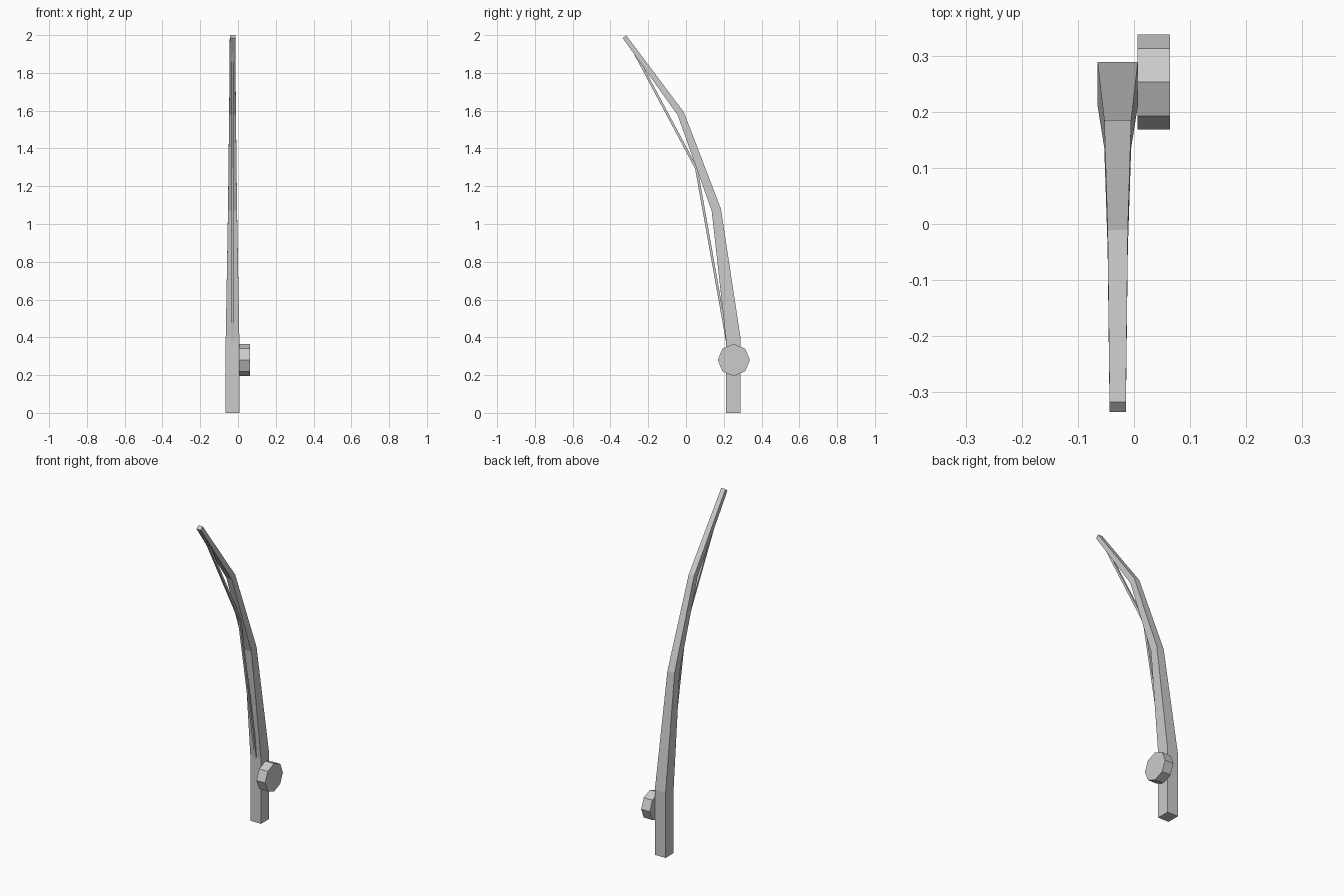
import bpy, bmesh, math
from mathutils import Matrix

if "Cube" in bpy.data.objects:
    bpy.data.objects.remove(bpy.data.objects["Cube"])

CX = -0.029  # centre line of the rod


def finish(name, bm):
    bmesh.ops.recalc_face_normals(bm, faces=bm.faces[:])
    mesh = bpy.data.meshes.new(name)
    bm.to_mesh(mesh)
    bm.free()
    bpy.context.collection.objects.link(bpy.data.objects.new(name, mesh))


def loft(name, stations):
    """Four-sided bar; station = half width in x, front (y, z), back (y, z)."""
    bm = bmesh.new()
    rings = [[bm.verts.new((CX + sx * w, *p))
              for sx, p in ((-1, f), (1, f), (1, b), (-1, b))]
             for w, f, b in stations]
    for lo, hi in zip(rings, rings[1:]):
        for i in range(4):
            j = (i + 1) % 4
            bm.faces.new((lo[i], lo[j], hi[j], hi[i]))
    bm.faces.new(rings[0])
    bm.faces.new(rings[-1])
    finish(name, bm)


# Straight grip continuing into the tapered, bent rod
loft("rod", [
    (0.036, (0.211, 0.0), (0.289, 0.0)),
    (0.036, (0.211, 0.395), (0.289, 0.395)),
    (0.024, (0.136, 1.07), (0.185, 1.08)),
    (0.018, (-0.044, 1.576), (-0.011, 1.592)),
    (0.0145, (-0.335, 1.984), (-0.317, 2.0)),
])

# Taut line running from the grip to the tip, touching the rod midway
loft("line", [
    (0.006, (0.213, 0.37), (0.226, 0.37)),
    (0.006, (0.048, 1.293), (0.061, 1.297)),
    (0.006, (-0.282, 1.912), (-0.269, 1.914)),
])

# Octagonal reel on the right side of the grip
bm = bmesh.new()
bmesh.ops.create_cone(
    bm, cap_ends=True, segments=8, radius1=0.085, radius2=0.085, depth=0.058,
    matrix=Matrix.Translation((0.0355, 0.253, 0.28)) @ Matrix.Rotation(math.pi / 2, 4, 'Y'))
finish("reel", bm)
